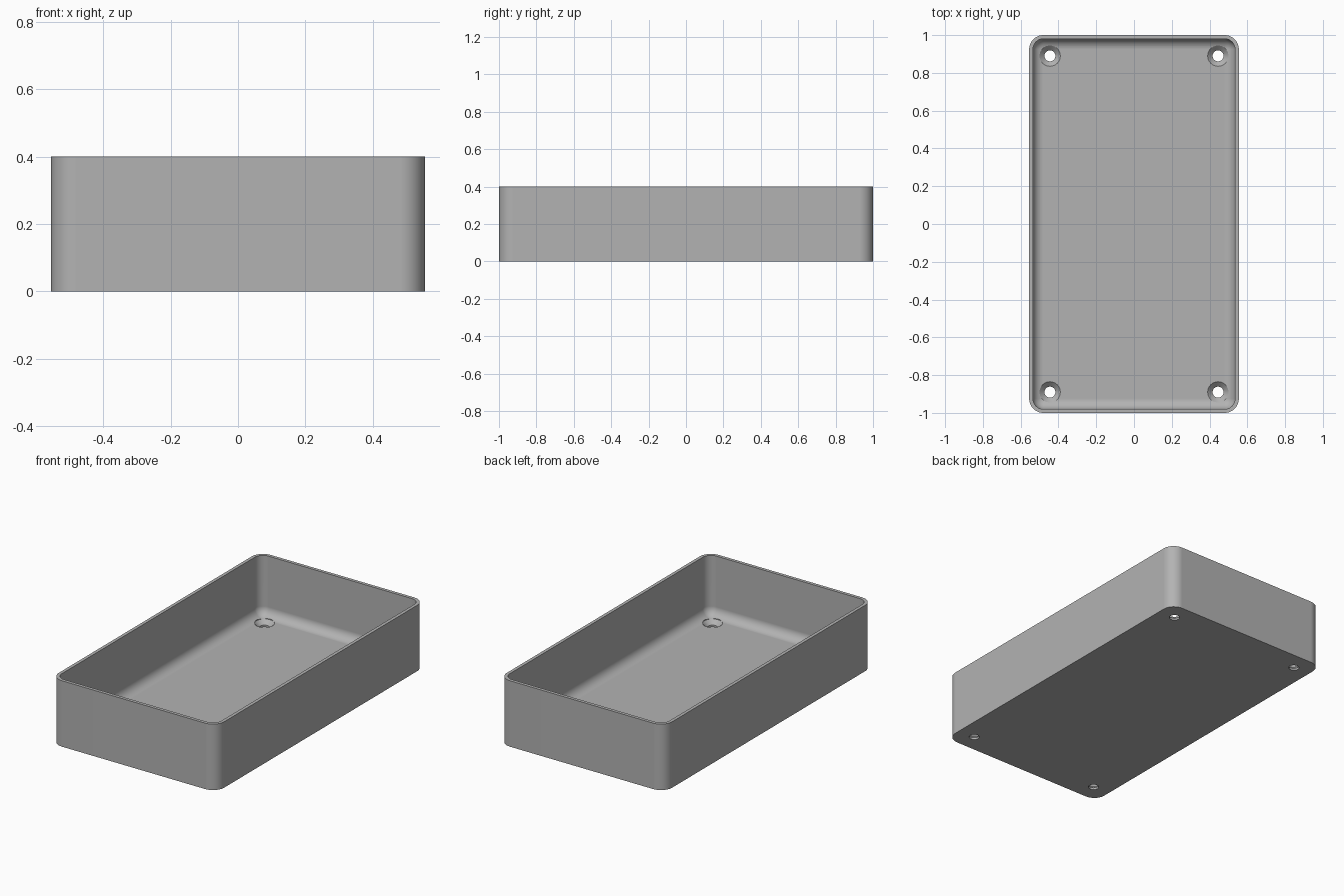
import bpy, bmesh, math

cube = bpy.data.objects.get("Cube")
if cube:
    bpy.data.objects.remove(cube, do_unlink=True)

HALF_X, HALF_Y, HEIGHT = 0.555, 1.0, 0.4
CORNER, WALL, FLOOR, FILLET = 0.075, 0.02, 0.037, 0.055
CORNER_STEPS, FILLET_STEPS = 12, 10

grey = bpy.data.materials.new("plain_grey")
grey.use_nodes = True
colour = (0.45, 0.45, 0.45, 1)
grey.diffuse_color = colour
grey.node_tree.nodes["Principled BSDF"].inputs["Base Color"].default_value = colour


def make_object(name, bm):
    bmesh.ops.recalc_face_normals(bm, faces=bm.faces)
    mesh = bpy.data.meshes.new(name)
    bm.to_mesh(mesh)
    bm.free()
    mesh.materials.append(grey)
    obj = bpy.data.objects.new(name, mesh)
    bpy.context.collection.objects.link(obj)
    return obj


def rounded_ring(bm, inset, z):
    """Rounded rectangle, moved inward from the outer wall."""
    radius = max(CORNER - inset, 0.003)
    cx, cy = HALF_X - inset - radius, HALF_Y - inset - radius
    ring = []
    for quarter, (sx, sy) in enumerate([(1, 1), (-1, 1), (-1, -1), (1, -1)]):
        for i in range(CORNER_STEPS + 1):
            a = (quarter + i / CORNER_STEPS) * math.pi / 2
            ring.append(bm.verts.new((sx * cx + radius * math.cos(a),
                                      sy * cy + radius * math.sin(a), z)))
    return ring


def circle_ring(bm, x, y, radius, z, sides=40):
    turn = 2 * math.pi / sides
    return [bm.verts.new((x + radius * math.cos(i * turn),
                          y + radius * math.sin(i * turn), z)) for i in range(sides)]


def skin(bm, rings):
    """Bridge a stack of rings and cap both ends."""
    for low, high in zip(rings, rings[1:]):
        for i in range(len(low)):
            j = (i + 1) % len(low)
            bm.faces.new((low[i], low[j], high[j], high[i]))
    bm.faces.new(rings[0])
    bm.faces.new(rings[-1])


# Open tray: outer wall, rim, inner wall, then a fillet down to the floor
profile = [(0, 0), (0, HEIGHT), (WALL, HEIGHT)]
for i in range(FILLET_STEPS + 1):
    a = i / FILLET_STEPS * math.pi / 2
    profile.append((WALL + FILLET * (1 - math.cos(a)),
                    FLOOR + FILLET * (1 - math.sin(a))))
bm = bmesh.new()
skin(bm, [rounded_ring(bm, inset, z) for inset, z in profile])
tray = make_object("tray", bm)

# Countersunk screw holes in the four corners
bm = bmesh.new()
for sx in (-1, 1):
    for sy in (-1, 1):
        steps = [(0.029, -0.1), (0.029, 0.012), (0.055, FLOOR), (0.055, 0.15)]
        skin(bm, [circle_ring(bm, sx * 0.445, sy * 0.89, r, z) for r, z in steps])
cutter = make_object("screw_hole_cutter", bm)
cutter.hide_render = True

cut = tray.modifiers.new("screw_holes", 'BOOLEAN')
cut.operation = 'DIFFERENCE'
cut.solver = 'EXACT'
cut.object = cutter
bpy.context.view_layer.objects.active = tray
for obj in bpy.context.selected_objects:
    obj.select_set(False)
tray.select_set(True)
bpy.ops.object.modifier_apply(modifier=cut.name)
bpy.data.objects.remove(cutter, do_unlink=True)

# Smooth corners and fillet, crisp rim and hole edges
bpy.ops.object.shade_smooth_by_angle(angle=math.radians(30))
weighted = tray.modifiers.new("weighted_normals", 'WEIGHTED_NORMAL')
weighted.keep_sharp = True
